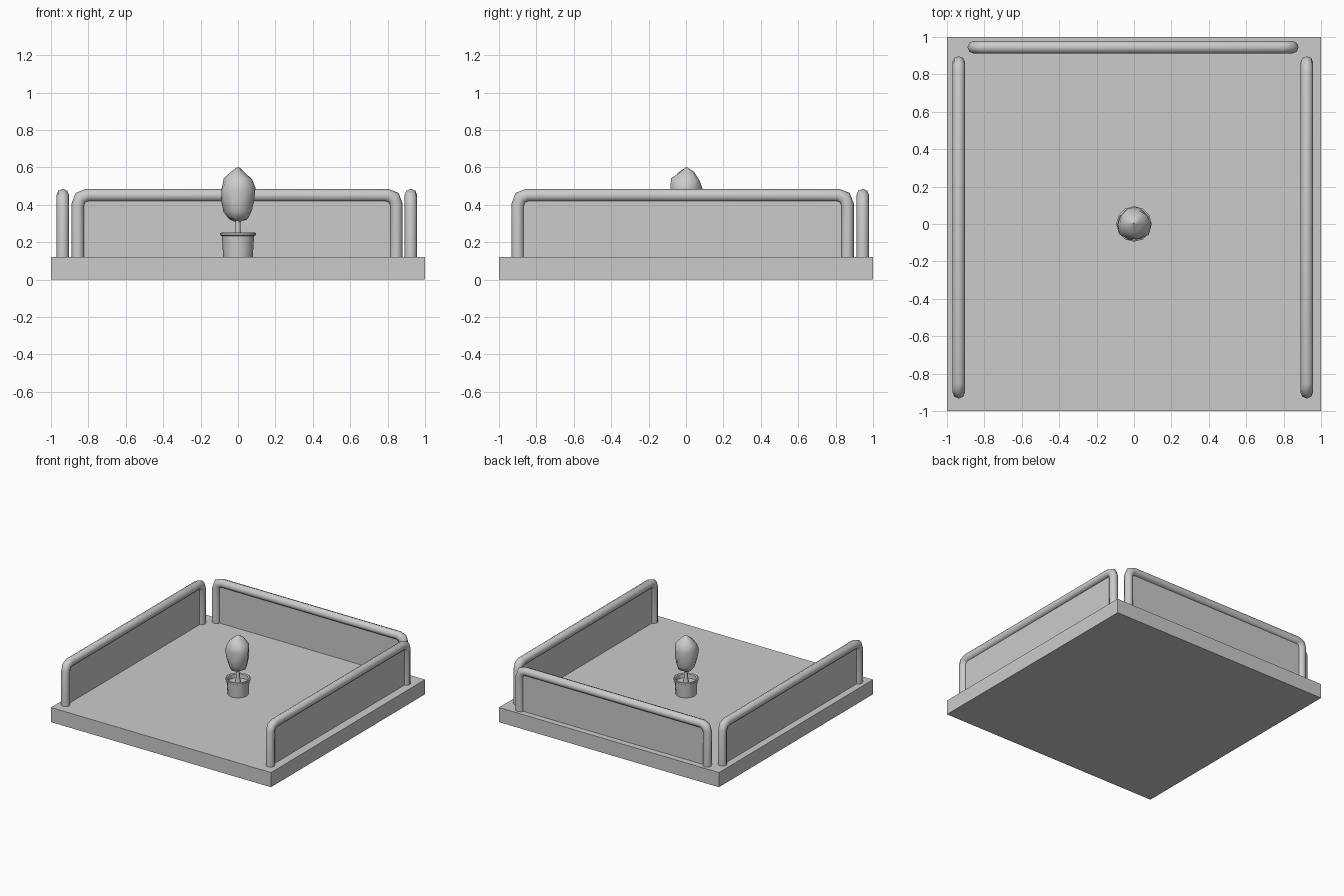
import bpy, bmesh, math, random
from mathutils import Vector

if "Cube" in bpy.data.objects:
    bpy.data.objects.remove(bpy.data.objects["Cube"])

random.seed(4)
FLOOR = 0.12


def finish(name, bm, smooth=True):
    bmesh.ops.recalc_face_normals(bm, faces=bm.faces)
    me = bpy.data.meshes.new(name)
    bm.to_mesh(me)
    bm.free()
    ob = bpy.data.objects.new(name, me)
    bpy.context.collection.objects.link(ob)
    if smooth:
        bpy.ops.object.select_all(action='DESELECT')
        ob.select_set(True)
        bpy.context.view_layer.objects.active = ob
        bpy.ops.object.shade_smooth_by_angle(angle=math.radians(50))
    return ob


def box(name, lo, hi):
    bm = bmesh.new()
    bmesh.ops.create_cube(bm, size=1)
    lo, hi = Vector(lo), Vector(hi)
    for v in bm.verts:
        v.co = Vector([(lo[i] + hi[i]) / 2 + v.co[i] * (hi[i] - lo[i]) for i in range(3)])
    return finish(name, bm, False)


def lathe(name, profile, sides, jitter=0.0):
    # rings of (radius, z), capped at both ends
    bm = bmesh.new()
    rings = []
    for r, z in profile:
        ring = []
        for i in range(sides):
            a = 2 * math.pi * i / sides
            rr = r * (1 + random.uniform(-jitter, jitter))
            zz = z + random.uniform(-jitter, jitter) * 0.06
            ring.append(bm.verts.new((rr * math.cos(a), rr * math.sin(a), zz)))
        rings.append(ring)
    for a, b in zip(rings, rings[1:]):
        for i in range(sides):
            j = (i + 1) % sides
            bm.faces.new((a[i], a[j], b[j], b[i]))
    bm.faces.new(rings[0])
    bm.faces.new(rings[-1])
    return finish(name, bm)


def rail(name, start, end, fixed, axis):
    # bent tube in a vertical plane: u runs along the rail
    r, sides, top = 0.034, 8, 0.451
    s, e = start + r, end - r
    path = [(s, FLOOR - 0.01), (s, 0.4), (s + 0.014, 0.437), (s + 0.05, top),
            (e - 0.05, top), (e - 0.014, 0.437), (e, 0.4), (e, FLOOR - 0.01)]
    pts = [Vector(p) for p in path]
    bm = bmesh.new()
    rings = []
    for k, p in enumerate(pts):
        d0 = (p - pts[k - 1]).normalized() if k else Vector((0, 1))
        d1 = (pts[k + 1] - p).normalized() if k < len(pts) - 1 else Vector((0, -1))
        t = (d0 + d1).normalized()
        n = Vector((-t.y, t.x)) / max(t.dot(d1), 0.5)
        ring = []
        for i in range(sides):
            a = 2 * math.pi * i / sides
            q = p + n * r * math.cos(a)
            w = fixed + r * math.sin(a)
            ring.append(bm.verts.new((q.x, w, q.y) if axis == 'x' else (w, q.x, q.y)))
        rings.append(ring)
    for a, b in zip(rings, rings[1:]):
        for i in range(sides):
            j = (i + 1) % sides
            bm.faces.new((a[i], a[j], b[j], b[i]))
    bm.faces.new(rings[0])
    bm.faces.new(rings[-1])
    finish(name + "_rail", bm)
    # thin infill panel
    h = 0.006
    if axis == 'x':
        box(name + "_panel", (s, fixed - h, FLOOR), (e, fixed + h, top))
    else:
        box(name + "_panel", (fixed - h, s, FLOOR), (fixed + h, e, top))


# floor slab
box("floor_slab", (-1, -1, 0), (1, 1, FLOOR))

# three railings, open at the front
rail("back", -0.89, 0.88, 0.945, 'x')
rail("left", -0.933, 0.897, -0.937, 'y')
rail("right", -0.933, 0.897, 0.924, 'y')

# hollow pot with a rim and soil
lathe("pot", [(0.079, FLOOR), (0.086, 0.232), (0.095, 0.237), (0.095, 0.249),
              (0.088, 0.252), (0.078, 0.246), (0.075, 0.215)], 12)

# stem and irregular foliage
lathe("stem", [(0.022, 0.21), (0.014, 0.26), (0.012, 0.33)], 8)
lathe("foliage", [(0.02, 0.313), (0.055, 0.325), (0.075, 0.365), (0.083, 0.42),
                  (0.089, 0.485), (0.078, 0.535), (0.042, 0.572), (0.006, 0.596)], 10, 0.1)
